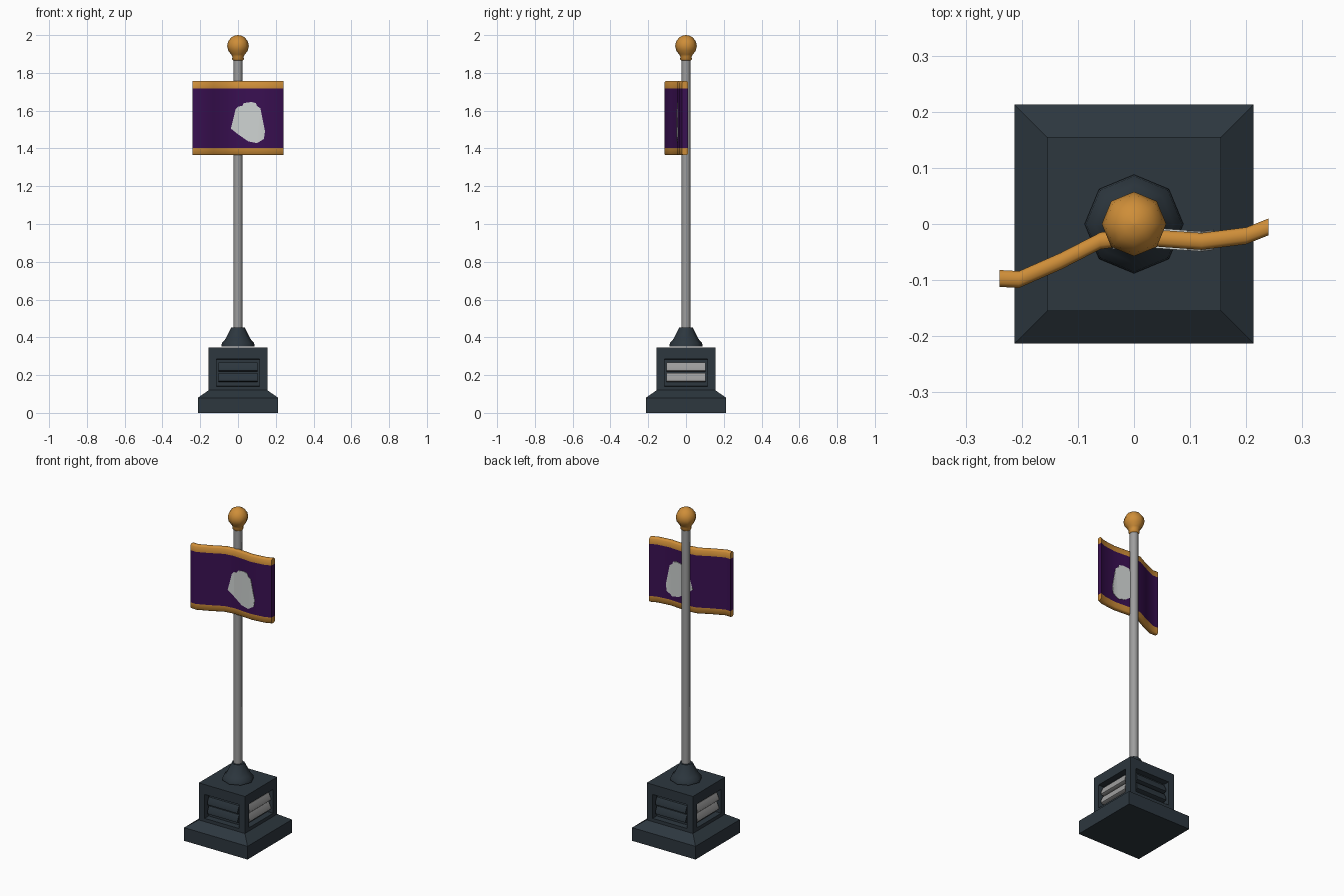
import bpy, bmesh, math
from mathutils import Vector

if "Cube" in bpy.data.objects:
    bpy.data.objects.remove(bpy.data.objects["Cube"])


def material(name, rgb):
    m = bpy.data.materials.new(name)
    m.diffuse_color = (*rgb, 1)
    m.use_nodes = True
    m.node_tree.nodes["Principled BSDF"].inputs["Base Color"].default_value = m.diffuse_color
    return m


SLATE = material("dark slate", (0.026, 0.038, 0.049))
STEEL = material("grey metal", (0.34, 0.34, 0.34))
GOLD = material("gold", (0.62, 0.27, 0.04))
PURPLE = material("purple cloth", (0.042, 0.005, 0.085))
WHITE = material("pale emblem", (0.62, 0.65, 0.64))


def finish(bm, name, mats, smooth=None):
    bmesh.ops.recalc_face_normals(bm, faces=bm.faces[:])
    me = bpy.data.meshes.new(name)
    bm.to_mesh(me)
    bm.free()
    ob = bpy.data.objects.new(name, me)
    bpy.context.collection.objects.link(ob)
    for m in mats:
        me.materials.append(m)
    if smooth:
        bpy.ops.object.select_all(action='DESELECT')
        bpy.context.view_layer.objects.active = ob
        ob.select_set(True)
        bpy.ops.object.shade_smooth_by_angle(angle=math.radians(smooth))
    return ob


def loft(bm, rings):
    """Skin a list of closed rings of points, with caps."""
    loops = [[bm.verts.new(p) for p in r] for r in rings]
    n = len(loops[0])
    for a, b in zip(loops, loops[1:]):
        for i in range(n):
            j = (i + 1) % n
            bm.faces.new((a[i], a[j], b[j], b[i]))
    bm.faces.new(loops[0][::-1])
    bm.faces.new(loops[-1])


def turned(name, profile, mat, sides=8, smooth=50):
    bm = bmesh.new()
    loft(bm, [[(r * math.cos(2 * math.pi * i / sides),
                r * math.sin(2 * math.pi * i / sides), z) for i in range(sides)]
              for r, z in profile])
    return finish(bm, name, [mat], smooth)


# Stepped square base with a recessed window on each side
bm = bmesh.new()
loft(bm, [[(-h, -h, z), (h, -h, z), (h, h, z), (-h, h, z)]
          for h, z in ((0.213, 0), (0.213, 0.08), (0.155, 0.12), (0.155, 0.345))])
bmesh.ops.recalc_face_normals(bm, faces=bm.faces[:])
sides = [f for f in bm.faces if abs(f.normal.z) < 0.1 and f.calc_center_median().z > 0.2]
bmesh.ops.inset_individual(bm, faces=sides, thickness=0.02)
for f in sides:
    along = Vector((abs(f.normal.y), abs(f.normal.x), 0)).normalized()
    for v in f.verts:
        u = v.co.dot(along)
        v.co += along * (math.copysign(0.115, u) - u)
        v.co.z = 0.14 if v.co.z < 0.23 else 0.285
res = bmesh.ops.inset_individual(bm, faces=sides, thickness=0.002, depth=-0.036)
finish(bm, "plinth", [SLATE])


# Two louvre bars in each window: dark front and back, metal left and right
def louvre(name, turn, z, mat):
    bm = bmesh.new()
    prof = [(-0.149, -0.019), (-0.149, -0.006), (-0.135, 0.024),
            (-0.122, 0.024), (-0.122, -0.024), (-0.138, -0.024)]
    loft(bm, [[(x, y, z + dz) for y, dz in prof] for x in (-0.102, 0.102)])
    ob = finish(bm, name, [mat], 50)
    ob.rotation_euler.z = turn


for k, side in enumerate(("front", "right", "back", "left")):
    for z, level in ((0.188, "lower"), (0.243, "upper")):
        louvre(f"{side}_{level}_louvre", k * math.pi / 2, z, STEEL if k % 2 else SLATE)

# Collar, pole and ball finial
turned("collar", [(0.088, 0.352), (0.085, 0.37), (0.07, 0.385),
                  (0.042, 0.44), (0.036, 0.452)], SLATE)
turned("pole", [(0.024, 0.44), (0.024, 1.88)], STEEL)
ball = [(0.0575 * math.cos(a), 1.9425 + 0.0575 * math.sin(a))
        for a in [math.radians(d) for d in (-50, -25, 0, 25, 50, 70, 88)]]
turned("ball_finial", [(0.022, 1.864), (0.031, 1.872), (0.03, 1.885)] + ball, GOLD, smooth=60)

# Wavy flag: plan curve swept along x
WAVE = [(-0.24, -0.097), (-0.205, -0.099), (-0.13, -0.066), (-0.06, -0.03),
        (0.0, -0.022), (0.05, -0.026), (0.12, -0.031), (0.2, -0.021), (0.24, -0.005)]
HALF = 0.015


def wave_y(x):
    for (x0, y0), (x1, y1) in zip(WAVE, WAVE[1:]):
        if x <= x1:
            break
    return y0 + (y1 - y0) * (x - x0) / (x1 - x0)


section = [(-0.008, 1.364), (-HALF, 1.37), (-HALF, 1.402), (-HALF, 1.718), (-HALF, 1.75),
           (-0.008, 1.757)]
section += [(-t, z) for t, z in reversed(section)]
bm = bmesh.new()
loft(bm, [[(x, y + t, z) for t, z in section] for x, y in WAVE])
# split the flag ends so the trim colour stays in its bands
for zc in (1.402, 1.718):
    bmesh.ops.bisect_plane(bm, geom=bm.verts[:] + bm.edges[:] + bm.faces[:],
                           plane_co=(0, 0, zc), plane_no=(0, 0, 1))
for f in bm.faces:
    f.material_index = 0 if abs(f.calc_center_median().z - 1.56) < 0.157 else 1
finish(bm, "flag", [PURPLE, GOLD], 50)

# Mitten-shaped hand emblem on both faces of the flag
HAND = [(0.055, 1.437), (0.10, 1.428), (0.137, 1.45), (0.143, 1.49), (0.132, 1.545),
        (0.119, 1.612), (0.10, 1.625), (0.095, 1.64), (0.07, 1.646), (0.03, 1.64),
        (0.022, 1.625), (0.0, 1.622), (-0.012, 1.61), (-0.008, 1.56), (-0.002, 1.535),
        (-0.032, 1.525), (-0.038, 1.505), (0.0, 1.475), (0.045, 1.455)]
for side, name in ((-1, "front_hand_emblem"), (1, "back_hand_emblem")):
    bm = bmesh.new()
    face = bm.faces.new([bm.verts.new((x, 0, z)) for x, z in HAND])
    bmesh.ops.triangulate(bm, faces=[face])
    for x, _ in WAVE[1:-1]:
        bmesh.ops.bisect_plane(bm, geom=bm.verts[:] + bm.edges[:] + bm.faces[:],
                               plane_co=(x, 0, 0), plane_no=(1, 0, 0))
    ext = bmesh.ops.extrude_face_region(bm, geom=bm.faces[:])
    outer = {v for v in ext["geom"] if isinstance(v, bmesh.types.BMVert)}
    for v in bm.verts:
        v.co.y = wave_y(v.co.x) + side * (HALF + (0.003 if v in outer else -0.002))
    finish(bm, name, [WHITE], 40)
